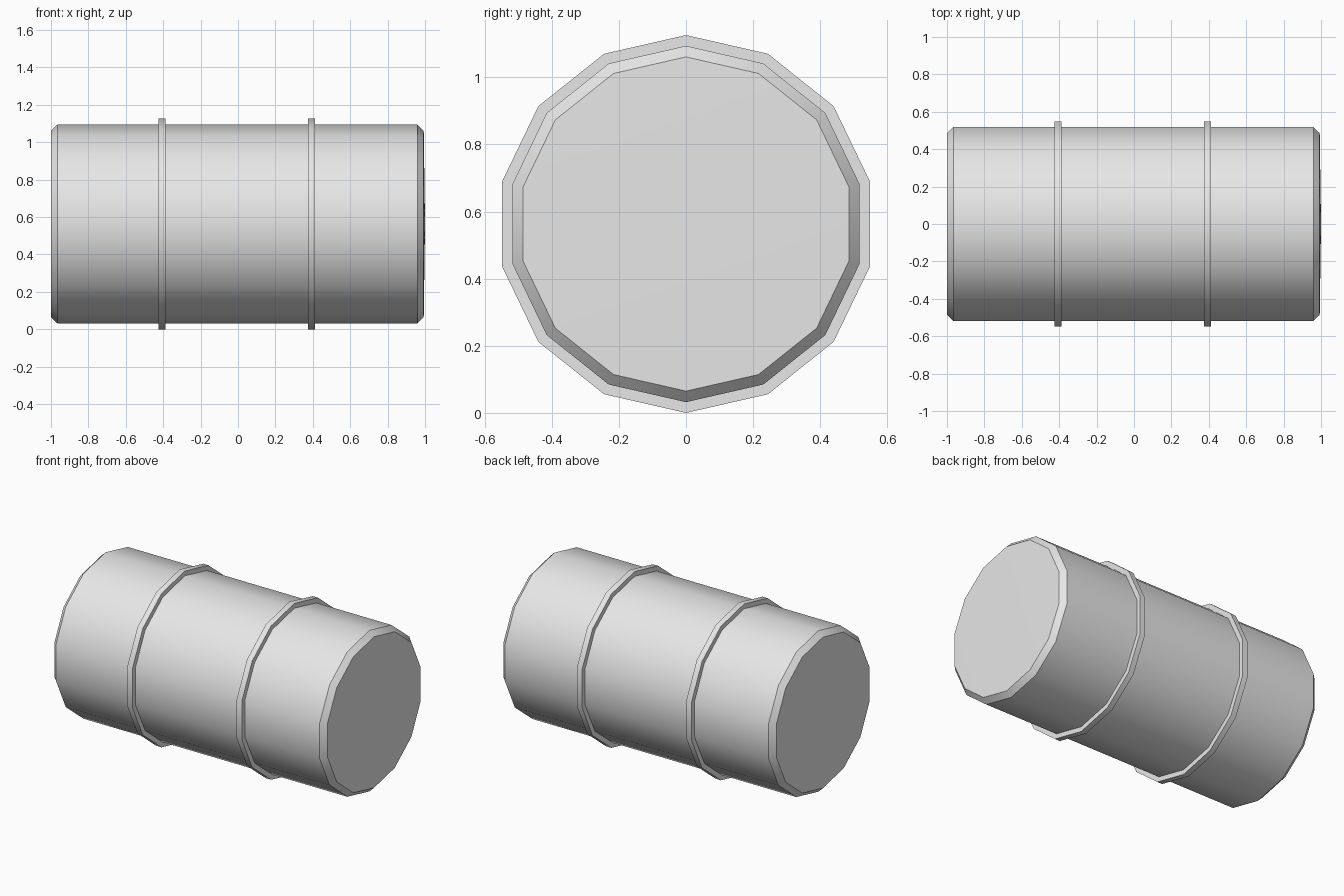
import bpy
import bmesh
from math import sin, cos, tau

SIDES = 14
AXIS_Z = 0.563

if "Cube" in bpy.data.objects:
    bpy.data.objects.remove(bpy.data.objects["Cube"], do_unlink=True)

# Single plain grey finish
grey = bpy.data.materials.new("light_grey")
grey.use_nodes = True
colour = (0.8, 0.8, 0.8, 1.0)
grey.diffuse_color = colour
grey.node_tree.nodes["Principled BSDF"].inputs["Base Color"].default_value = colour


def lathe(name, profile, closed=False, apex=None):
    """Turn (x, radius) points about the lengthwise axis, with a corner at the top."""
    bm = bmesh.new()
    loops = [[bm.verts.new((x, r * sin(tau * i / SIDES), r * cos(tau * i / SIDES)))
              for i in range(SIDES)] for x, r in profile]
    pairs = list(zip(loops, loops[1:]))
    if closed:
        pairs.append((loops[-1], loops[0]))
    for a, b in pairs:
        for i in range(SIDES):
            j = (i + 1) % SIDES
            bm.faces.new((a[i], a[j], b[j], b[i]))
    if not closed:
        bm.faces.new(loops[0])
        tip = bm.verts.new((apex, 0, 0))
        for i in range(SIDES):
            bm.faces.new((loops[-1][i], loops[-1][(i + 1) % SIDES], tip))
    bmesh.ops.recalc_face_normals(bm, faces=bm.faces)
    mesh = bpy.data.meshes.new(name)
    bm.to_mesh(mesh)
    bm.free()
    mesh.materials.append(grey)
    obj = bpy.data.objects.new(name, mesh)
    obj.location.z = AXIS_Z
    bpy.context.collection.objects.link(obj)
    bpy.ops.object.select_all(action="DESELECT")
    obj.select_set(True)
    bpy.context.view_layer.objects.active = obj
    bpy.ops.object.shade_smooth_by_angle(angle=tau / 12)
    return obj


# Drum with chamfered rims; one end is very slightly domed
lathe("drum_body",
      [(-1.0, 0.498), (-0.966, 0.531), (0.959, 0.531), (0.993, 0.498)], apex=1.0)

# Two raised hoops
for name, x in (("left_hoop", 0.393), ("right_hoop", -0.406)):
    lathe(name, [(x - 0.019, 0.51), (x - 0.019, 0.563),
                 (x + 0.019, 0.563), (x + 0.019, 0.51)], closed=True)
